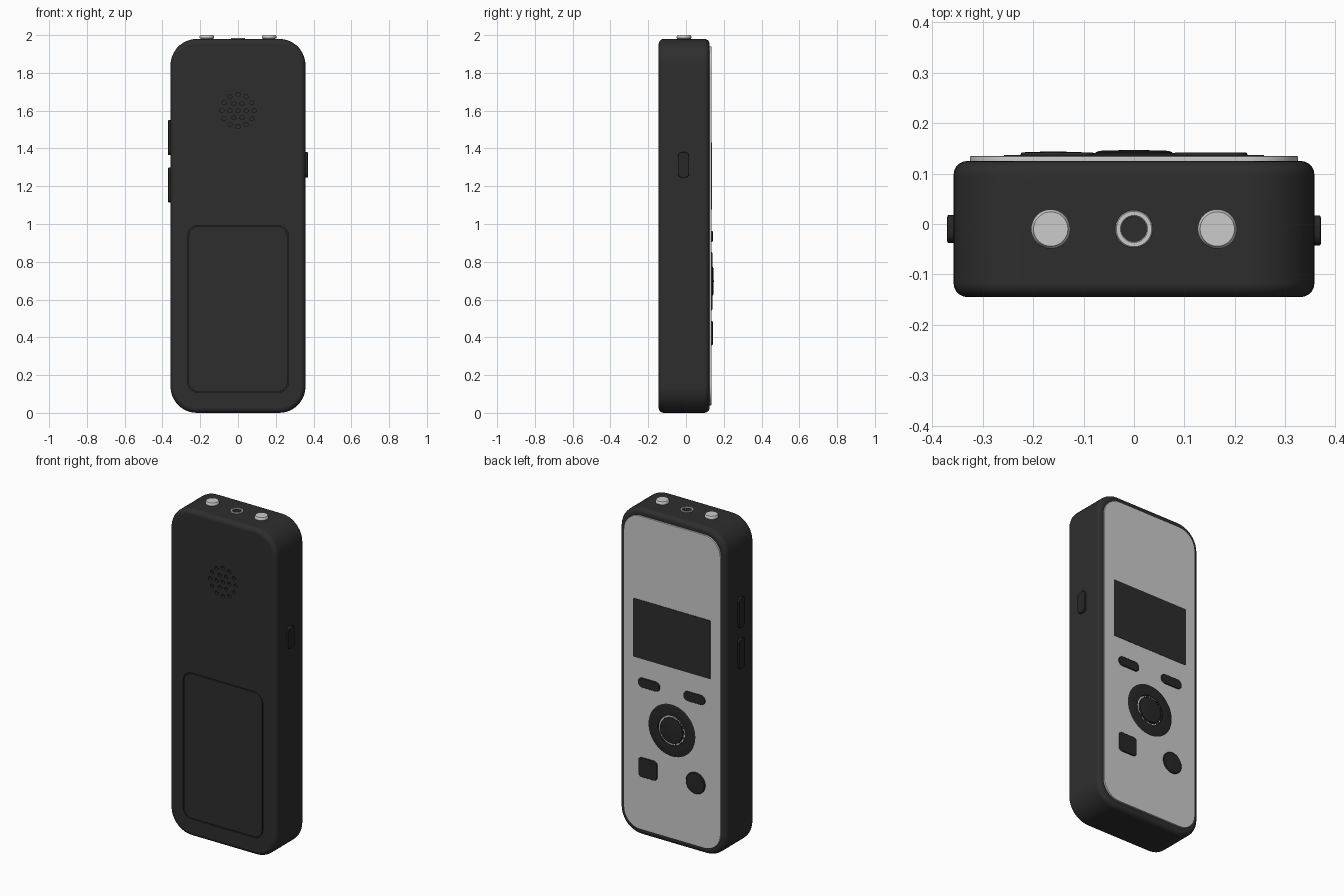
import bpy, bmesh, math
from mathutils import Matrix, Vector

cube = bpy.data.objects.get("Cube")
if cube:
    bpy.data.objects.remove(cube)


def material(name, value, rough=0.6):
    m = bpy.data.materials.new(name)
    m.use_nodes = True
    color = (value, value, value, 1)
    m.diffuse_color = color
    bsdf = next(n for n in m.node_tree.nodes if n.type == "BSDF_PRINCIPLED")
    bsdf.inputs["Base Color"].default_value = color
    bsdf.inputs["Roughness"].default_value = rough
    return m


BLACK = material("charcoal plastic", 0.027)
BUTTON = material("button black", 0.02)
SCREEN = material("screen grey", 0.026)
SILVER = material("light silver", 0.6)

# Local axes (u, v, outward normal) for each side of the device
SIDES = {
    "back": ((-1, 0, 0), (0, 0, 1), (0, 1, 0)),
    "front": ((1, 0, 0), (0, 0, 1), (0, -1, 0)),
    "left": ((0, 1, 0), (0, 0, 1), (1, 0, 0)),
    "right": ((0, -1, 0), (0, 0, 1), (-1, 0, 0)),
    "up": ((1, 0, 0), (0, 1, 0), (0, 0, 1)),
}


def finish(name, bm, side, origin, mat):
    """Turn a bmesh in local u, v, n space into a placed, smooth object."""
    basis = Matrix([Vector(a) for a in SIDES[side]]).transposed().to_4x4()
    bm.transform(Matrix.Translation(origin) @ basis)
    bmesh.ops.recalc_face_normals(bm, faces=bm.faces[:])
    me = bpy.data.meshes.new(name)
    bm.to_mesh(me)
    bm.free()
    me.materials.append(mat)
    ob = bpy.data.objects.new(name, me)
    bpy.context.collection.objects.link(ob)
    return ob


def slab(name, side, origin, w, h, depth, radius, mat, bevel=0.0, segs=3):
    """Rounded rectangle extruded along the side normal."""
    bm = bmesh.new()
    verts, steps = [], 10
    corners = ((1, 1), (-1, 1), (-1, -1), (1, -1))
    for q, (sx, sy) in enumerate(corners):
        for i in range(steps):
            a = math.pi / 2 * (q + i / (steps - 0.99))
            verts.append(bm.verts.new((sx * (w / 2 - radius) + radius * math.cos(a),
                                       sy * (h / 2 - radius) + radius * math.sin(a), 0)))
    face = bm.faces.new(verts)
    ext = bmesh.ops.extrude_face_region(bm, geom=[face])["geom"]
    top = [v for v in ext if isinstance(v, bmesh.types.BMVert)]
    bmesh.ops.translate(bm, verts=top, vec=(0, 0, depth))
    if bevel:
        rims = [e for e in bm.edges if abs(e.verts[0].co.z - e.verts[1].co.z) < 1e-6]
        bmesh.ops.bevel(bm, geom=rims, offset=bevel, segments=segs, profile=0.5,
                        affect="EDGES", clamp_overlap=True)
    return finish(name, bm, side, origin, mat)


def lathe(name, side, origin, profile, mat, steps=40):
    """Spin (radius, height) points around the side normal."""
    bm = bmesh.new()
    vs = [bm.verts.new((r, 0, h)) for r, h in profile]
    es = [bm.edges.new(p) for p in zip(vs, vs[1:])]
    bmesh.ops.spin(bm, geom=vs + es, cent=(0, 0, 0), axis=(0, 0, 1),
                   angle=math.tau, steps=steps)
    bmesh.ops.remove_doubles(bm, verts=bm.verts[:], dist=1e-5)
    return finish(name, bm, side, origin, mat)


def pegs(name, side, origin, points, radius, depth):
    """Cluster of cylinders used for drilling holes."""
    bm = bmesh.new()
    for u, v in points:
        bmesh.ops.create_cone(bm, cap_ends=True, segments=14, radius1=radius,
                              radius2=radius, depth=depth,
                              matrix=Matrix.Translation((u, v, 0)))
    return finish(name, bm, side, origin, BLACK)


def cut(target, cutter):
    mod = target.modifiers.new("cut", "BOOLEAN")
    mod.operation = "DIFFERENCE"
    mod.solver = "EXACT"
    mod.object = cutter
    bpy.context.view_layer.objects.active = target
    bpy.ops.object.modifier_apply(modifier=mod.name)
    bpy.data.objects.remove(cutter)


# Main body
parts = []
body = slab("body", "back", (0, -0.145, 0.99), 0.715, 1.98, 0.27, 0.14, BLACK, 0.028, 5)
parts.append(body)

# Front speaker holes in two rings around a centre hole
dots = [(0, 0)]
for count, ring in ((6, 0.043), (12, 0.085)):
    dots += [(ring * math.cos(math.tau * i / count), ring * math.sin(math.tau * i / count))
             for i in range(count)]
cut(body, pegs("speaker_cutter", "front", (0, -0.145, 1.6), dots, 0.011, 0.03))

# Battery cover sitting in a shallow pocket
cut(body, slab("cover_cutter", "front", (0, -0.135, 0.55), 0.536, 0.886, 0.03, 0.06, BLACK))
parts.append(slab("battery_cover", "front", (0, -0.134, 0.55), 0.526, 0.876, 0.011, 0.055,
                  BLACK, 0.002, 2))

# Socket hole in the top
cut(body, pegs("socket_cutter", "up", (0, -0.01, 1.96), [(0, 0)], 0.025, 0.1))

# Silver face plate with a staggered microphone grille
plate = slab("face_plate", "back", (0, 0.12, 0.99), 0.65, 1.9, 0.015, 0.11, SILVER, 0.003, 2)
grille = []
for row in range(7):
    n = 10 - row % 2
    grille += [((i - (n - 1) / 2) * 0.046, (row - 3) * 0.043) for i in range(n)]
cut(plate, pegs("grille_cutter", "back", (0, 0.135, 1.68), grille, 0.011, 0.024))
parts.append(plate)

# Display
parts.append(slab("display", "back", (0, 0.13, 1.255), 0.516, 0.355, 0.007, 0.004, SCREEN))

# Pill buttons below the display
for s, label in ((1, "left"), (-1, "right")):
    parts.append(slab("pill_button_" + label, "back", (s * 0.152, 0.13, 0.935),
                      0.145, 0.058, 0.012, 0.028, BUTTON, 0.004))

# Round control dial with a groove and centre button
parts.append(lathe("control_dial", "back", (0, 0.13, 0.697),
                   [(0.157, 0), (0.157, 0.005), (0.15, 0.009), (0.115, 0.011), (0.09, 0.009),
                    (0.088, 0.005), (0.078, 0.005), (0.076, 0.012), (0.068, 0.015), (0, 0.017)],
                   BUTTON, 64))

# Square and round buttons
parts.append(slab("square_button", "back", (0.16, 0.13, 0.422), 0.125, 0.118, 0.012, 0.022,
                  BUTTON, 0.004))
parts.append(lathe("round_button", "back", (-0.16, 0.13, 0.422),
                   [(0.065, 0), (0.065, 0.008), (0.06, 0.012), (0, 0.014)], BUTTON))

# Side buttons
parts.append(slab("slide_switch", "left", (0.345, -0.013, 1.313), 0.06, 0.135, 0.025, 0.022,
                  BUTTON, 0.004))
for label, z in (("upper", 1.457), ("lower", 1.207)):
    parts.append(slab("side_button_" + label, "right", (-0.345, -0.01, z), 0.056, 0.185,
                      0.025, 0.022, BUTTON, 0.004))

# Top microphones and socket ring
for s, label in ((1, "left"), (-1, "right")):
    parts.append(lathe("microphone_" + label, "up", (s * 0.165, -0.01, 1.97),
                       [(0.032, 0), (0.032, 0.012), (0.039, 0.014), (0.039, 0.022),
                        (0.034, 0.03), (0, 0.03)], SILVER))
parts.append(lathe("socket_ring", "up", (0, -0.01, 1.97),
                   [(0.037, 0), (0.037, 0.013), (0.035, 0.015), (0.027, 0.015),
                    (0.025, 0.013), (0.025, 0)], SILVER))

# Smooth shading with crisp edges and flat large faces
bpy.ops.object.select_all(action="DESELECT")
for ob in parts:
    ob.select_set(True)
bpy.context.view_layer.objects.active = body
bpy.ops.object.shade_smooth_by_angle(angle=math.radians(35))
for ob in parts:
    mod = ob.modifiers.new("even shading", "WEIGHTED_NORMAL")
    mod.keep_sharp = True
